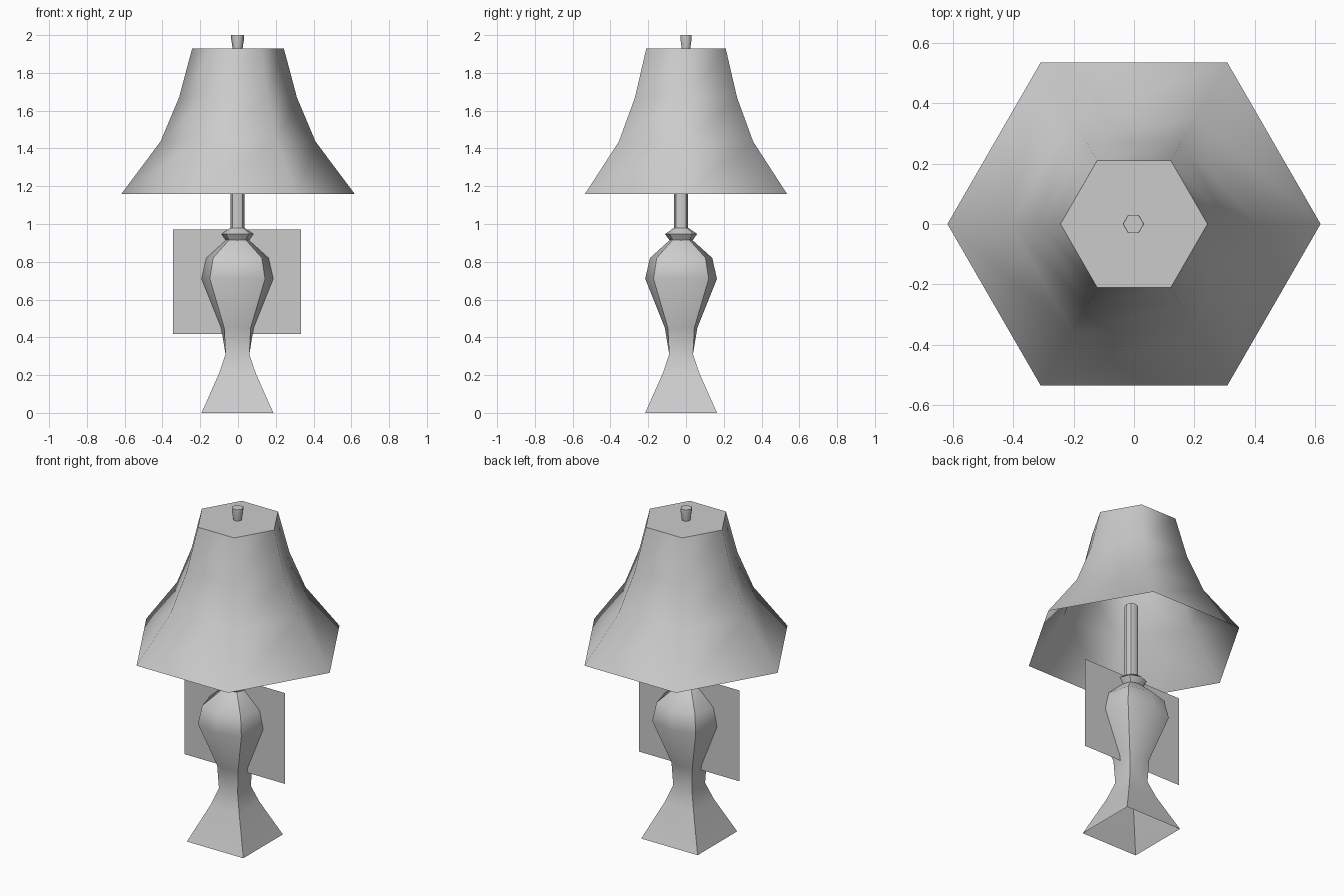
import bpy, bmesh
from math import cos, sin, tau

cube = bpy.data.objects.get("Cube")
if cube:
    bpy.data.objects.remove(cube)

grey = bpy.data.materials.new("plain grey")
grey.use_nodes = True
COLOUR = (0.6, 0.6, 0.6, 1)
grey.diffuse_color = COLOUR
grey.node_tree.nodes["Principled BSDF"].inputs["Base Color"].default_value = COLOUR


def finish(name, bm, location):
    mesh = bpy.data.meshes.new(name)
    bm.to_mesh(mesh)
    bm.free()
    mesh.materials.append(grey)
    obj = bpy.data.objects.new(name, mesh)
    obj.location = location
    bpy.context.collection.objects.link(obj)
    return obj


def round_ring(radius, z, sides):
    return [(radius * cos(tau * i / sides), radius * sin(tau * i / sides), z)
            for i in range(sides)]


def square_ring(mid, corner, z):
    """Eight points: side middles at `mid`, corners at (corner, corner)."""
    points = []
    for i in range(8):
        a = tau * i / 8
        if i % 2:
            points.append((round(cos(a) * 1.4) * corner, round(sin(a) * 1.4) * corner, z))
        else:
            points.append((cos(a) * mid, sin(a) * mid, z))
    return points


def loft(name, rings, location, cap_top=False, sharp_corners=False, sharp_rings=False):
    """Skin a stack of rings, smooth shaded with chosen sharp edges."""
    bm = bmesh.new()
    loops = [[bm.verts.new(p) for p in ring] for ring in rings]
    n = len(loops[0])
    for low, high in zip(loops, loops[1:]):
        for i in range(n):
            j = (i + 1) % n
            bm.faces.new((low[i], low[j], high[j], high[i])).smooth = True
        if sharp_corners:
            for i in range(1, n, 2):
                bm.edges.get((low[i], high[i])).smooth = False
    if cap_top:
        bm.faces.new(loops[-1])
    for k, loop in enumerate(loops):
        if sharp_rings or (cap_top and k == len(loops) - 1):
            for i in range(n):
                bm.edges.get((loop[i], loop[(i + 1) % n])).smooth = False
    return finish(name, bm, location)


POST = (-0.003, -0.026, 0)   # the post stands slightly off the shade's axis

# Hollow body: square foot blending into an eight-sided vase
body_profile = [(0.19, 0.19, 0), (0.097, 0.097, 0.21), (0.063, 0.063, 0.31),
                (0.086, 0.07, 0.45), (0.19, 0.146, 0.71),
                (0.165, 0.129, 0.82), (0.06, 0.045, 0.915)]
loft("lamp_body", [square_ring(*p) for p in body_profile], POST, sharp_corners=True)

# Collar and stem
loft("collar", [round_ring(r, z, 8) for r, z in
                ((0.06, 0.912), (0.085, 0.947), (0.037, 0.98))],
     POST, sharp_corners=True, sharp_rings=True)
loft("stem", [round_ring(0.037, z, 8) for z in (0.975, 1.43)],
     POST, cap_top=True, sharp_corners=True)

# Six-sided flared shade, open below
loft("lamp_shade", [round_ring(r, z, 6) for r, z in
                    ((0.617, 1.16), (0.41, 1.437), (0.312, 1.67), (0.243, 1.928))],
     (0, 0, 0), cap_top=True)

# Finial
loft("finial", [round_ring(r, z, 6) for r, z in ((0.026, 1.928), (0.035, 1.985), (0.034, 2.0))],
     (-0.002, 0, 0), cap_top=True)

# Thin upright panel through the middle of the body
bm = bmesh.new()
bm.faces.new([bm.verts.new((x, 0, z)) for x, z in
              ((-0.339, 0.418), (0.339, 0.418), (0.339, 0.97), (-0.339, 0.97))])
finish("back_panel", bm, (-0.005, -0.024, 0))
